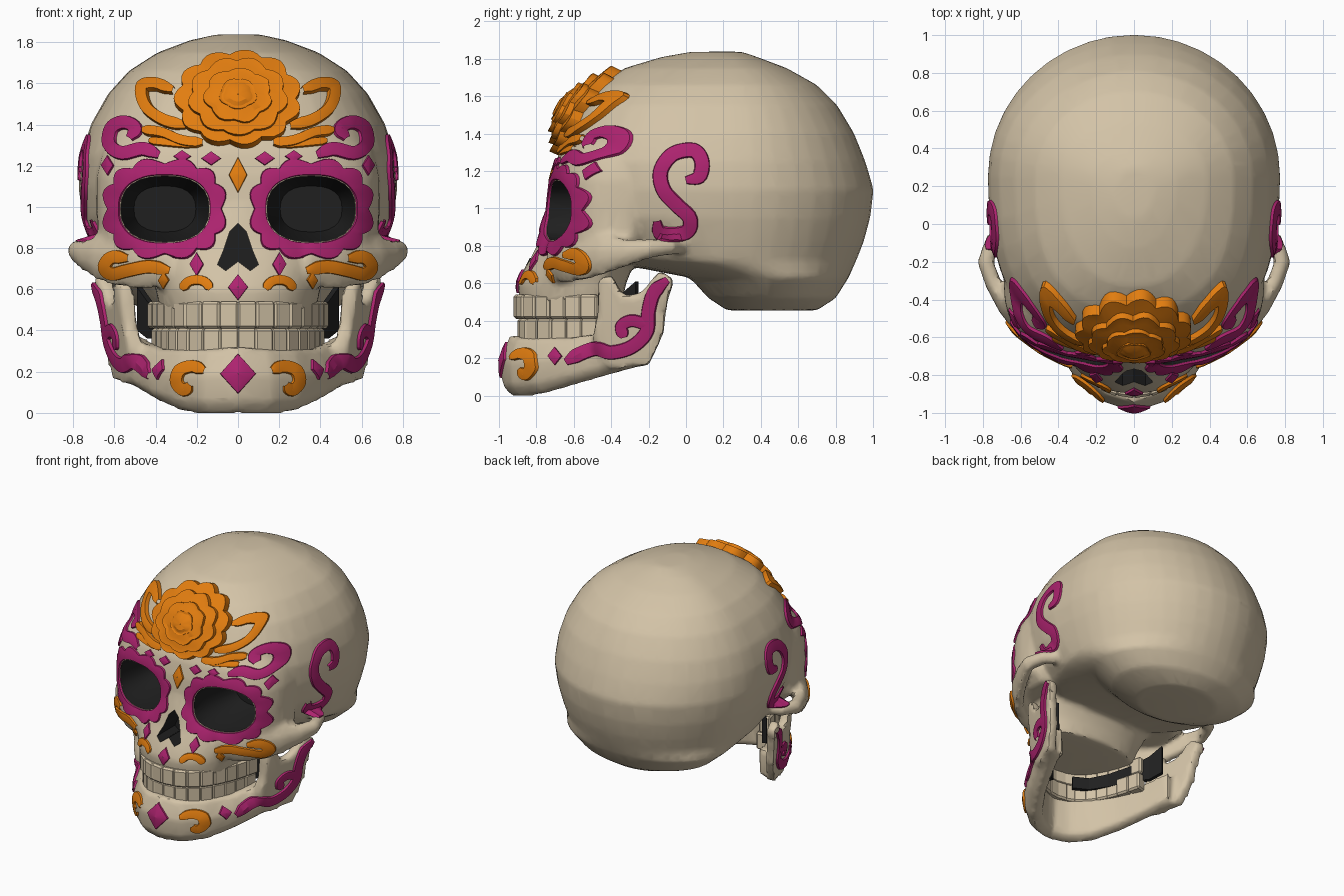
import bpy, bmesh, math
from mathutils import Vector
from mathutils.bvhtree import BVHTree

if "Cube" in bpy.data.objects:
    bpy.data.objects.remove(bpy.data.objects["Cube"])

def material(name, rgb):
    m = bpy.data.materials.new(name)
    m.diffuse_color = (*rgb, 1)
    m.use_nodes = True
    m.node_tree.nodes["Principled BSDF"].inputs["Base Color"].default_value = m.diffuse_color
    return m

BONE = material("bone", (0.65, 0.545, 0.385))
DARK = material("dark", (0.014, 0.014, 0.014))
ORANGE = material("orange", (0.76, 0.205, 0.005))
MAGENTA = material("magenta", (0.42, 0.017, 0.16))

# ---------- helpers ----------
def make(name, bm, mats, recalc=True, index=0):
    if recalc:
        bmesh.ops.recalc_face_normals(bm, faces=bm.faces[:])
    for f in bm.faces:
        f.material_index = index
    me = bpy.data.meshes.new(name)
    bm.to_mesh(me)
    bm.free()
    for m in mats:
        me.materials.append(m)
    ob = bpy.data.objects.new(name, me)
    bpy.context.collection.objects.link(ob)
    return ob

def activate(ob):
    bpy.ops.object.select_all(action='DESELECT')
    ob.select_set(True)
    bpy.context.view_layer.objects.active = ob

def modify(ob, kind, **props):
    activate(ob)
    mod = ob.modifiers.new(kind.lower(), kind)
    for k, v in props.items():
        setattr(mod, k, v)
    bpy.ops.object.modifier_apply(modifier=mod.name)

def smooth(ob, deg=35):
    activate(ob)
    bpy.ops.object.shade_smooth_by_angle(angle=math.radians(deg))

def loft(bm, rings):
    vs = [[bm.verts.new(p) for p in r] for r in rings]
    n = len(vs[0])
    for a, b in zip(vs, vs[1:]):
        for i in range(n):
            bm.faces.new((a[i], a[(i + 1) % n], b[(i + 1) % n], b[i]))
    bm.faces.new(vs[0][::-1])
    bm.faces.new(vs[-1])

def power(v, e):
    return math.copysign(abs(v) ** e, v)

def ring(z, yf, yb, hw, n, count=40):
    # egg-shaped level: squarer at the front, round at the back
    yc, pts = max(min(0.25, yb - 0.15), (yf + yb) / 2), []
    for i in range(count):
        a = 2 * math.pi * i / count
        c, s = math.cos(a), math.sin(a)
        e = 2 / n if s < 0 else 1
        pts.append((hw * power(c, e), yc + (yb - yc if s > 0 else yc - yf) * power(s, e), z))
    return pts

def sweep(bm, stations, section):
    # stations (x, y, z bottom, z top); section (inset, height fraction)
    P, rings = [Vector(s[:2]) for s in stations], []
    for i, (x, y, zb, zt) in enumerate(stations):
        t = (P[min(i + 1, len(P) - 1)] - P[max(i - 1, 0)]).normalized()
        rings.append([(x - t.y * d, y + t.x * d, zb + (zt - zb) * f) for d, f in section])
    loft(bm, rings)

def mirrored(st):
    return [(-s[0], *s[1:]) for s in reversed(st)]

def curve(pts, n):
    P = [Vector(p) for p in pts]
    P = [P[0] * 2 - P[1]] + P + [P[-1] * 2 - P[-2]]
    out = []
    for k in range(n):
        u = k / (n - 1) * (len(pts) - 1)
        i = min(int(u), len(pts) - 2)
        t = u - i
        a, b, c, d = P[i:i + 4]
        out.append((b * 2 + (c - a) * t + (a * 2 - b * 5 + c * 4 - d) * t * t
                    + (b * 3 - a - c * 3 + d) * t ** 3) / 2)
    return out

# ---------- skull: cranium, orbital frame, upper jaw bone, cheek arches ----------
bm = bmesh.new()
loft(bm, [ring(*r) for r in [
    (.455, .22, .70, .30, 2), (.52, .12, .80, .5, 2), (.63, .02, .87, .63, 2), (.72, -.45, .91, .69, 2),
    (.82, -.62, .95, .72, 2.1), (.95, -.68, .985, .755, 2.4), (1.1, -.69, 1.004, .775, 2.5),
    (1.25, -.68, .96, .76, 2.7), (1.4, -.64, .9, .715, 2.7), (1.55, -.56, .81, .63, 2.7),
    (1.66, -.46, .70, .53, 2.6), (1.75, -.33, .54, .39, 2.3), (1.81, -.13, .38, .23, 2), (1.838, .03, .3, .1, 2)]])
loft(bm, [ring(*r) for r in [
    (.74, -.74, -.15, .60, 2.6), (.82, -.745, -.15, .68, 2.7), (1.0, -.735, -.15, .69, 2.7),
    (1.15, -.72, -.15, .69, 2.7), (1.27, -.69, -.15, .66, 2.6), (1.36, -.64, -.15, .58, 2.5)]])
loft(bm, [ring(*r) for r in [
    (.5, -.89, -.34, .38, 2.2), (.6, -.90, -.32, .40, 2.2), (.7, -.855, -.28, .44, 2.2), (.8, -.80, -.25, .46, 2.3),
    (.9, -.775, -.25, .38, 2.1), (1.0, -.745, -.25, .25, 2.1), (1.08, -.70, -.25, .15, 2.1)]])
arch = [(.34, -.75, .61, .82), (.50, -.67, .60, .84), (.62, -.58, .61, .85), (.71, -.47, .64, .85),
        (.785, -.33, .69, .84), (.83, -.2, .73, .84), (.78, -.06, .75, .84), (.66, .02, .76, .84)]
for st in (arch, mirrored(arch)):
    sweep(bm, st, [(.03, 0), (0, .35), (0, .7), (.03, 1), (.085, .9), (.085, .1)])
skull = make("skull", bm, [BONE, DARK])

# ---------- lower jaw: curved body and rear branches ----------
bm = bmesh.new()
half = [(.17, -.94, -.01, .31), (.31, -.82, .0, .31), (.43, -.64, .05, .31), (.53, -.43, .11, .34), (.60, -.25, .16, .38)]
sweep(bm, mirrored(half) + [(0, -.995, -.005, .32)] + half,
      [(.06, 0), (.01, .2), (0, .6), (.05, 1), (.14, 1), (.13, .1)])
branch = [(-.40, .14), (-.2, .16), (-.12, .33), (-.10, .5), (-.06, .62), (-.14, .67), (-.24, .55),
          (-.33, .53), (-.40, .65), (-.47, .62), (-.47, .45), (-.5, .3)]
for s in (1, -1):
    loft(bm, [[(s * (.44 + d + (y + .5) * .32 + (z - .15) * .12), y, z) for y, z in branch] for d in (0, .075)])
jaw = make("lower_jaw", bm, [BONE])

for ob, ratio in ((skull, .2), (jaw, .3)):
    modify(ob, 'REMESH', mode='VOXEL', voxel_size=.021)
    modify(ob, 'SMOOTH', factor=.5, iterations=4)
    modify(ob, 'DECIMATE', ratio=ratio)
    for p in ob.data.polygons:
        p.material_index = 0

# uncut surfaces that the painted details are laid on
trees = []
for ob in (skull, jaw):
    me = ob.data
    trees.append(BVHTree.FromPolygons([v.co.copy() for v in me.vertices], [p.vertices[:] for p in me.polygons]))

# ---------- eye sockets and nose opening ----------
def socket_pt(a, k=1.0, grow=0.0):
    return (.355 + (.215 * k + grow) * power(math.cos(a), .83), .99 + (.16 * k + grow) * power(math.sin(a), .83))

turns = [2 * math.pi * i / 24 for i in range(24)]
bm = bmesh.new()
for s in (1, -1):
    loft(bm, [[(s * socket_pt(a, k)[0], y, socket_pt(a, k)[1]) for a in turns]
              for y, k in ((-1.2, 1), (-.58, 1), (-.32, .7))])
nose = [(0, .92), (.04, .88), (.07, .79), (.1, .72), (.06, .69), (0, .735), (-.06, .69), (-.1, .72), (-.07, .79), (-.04, .88)]
loft(bm, [[(x, y, z) for x, z in nose] for y in (-1.2, -.62)])
cutter = make("opening_cutter", bm, [BONE, DARK], index=1)
cutter.hide_render = True
modify(skull, 'BOOLEAN', operation='DIFFERENCE', solver='EXACT', object=cutter)
bpy.data.objects.remove(cutter)
smooth(skull)
smooth(jaw)

# ---------- teeth and dark mouth lining ----------
tooth_path = [(0, -.91), (.14, -.88), (.26, -.79), (.34, -.66), (.39, -.53), (.43, -.38)]
for name, z, inset in (("upper_teeth", .475, 0), ("lower_teeth", .345, .02)):
    bm = bmesh.new()
    pts = curve(tooth_path, 17)
    for i in range(1, 16, 2):
        t = (pts[i + 1] - pts[i - 1]).normalized()
        c = pts[i] + Vector((-t.y, t.x)) * (.03 + inset)
        for s in (1, -1):
            for v in bmesh.ops.create_cube(bm, size=1)['verts']:
                w, d, h = v.co
                q = c + t * w * .1 + Vector((-t.y, t.x)) * d * .085
                v.co = (s * q.x, q.y, z + h * .13)
    teeth = make(name, bm, [BONE])
    modify(teeth, 'BEVEL', width=.012, segments=1)
    smooth(teeth)

bm = bmesh.new()
lining = [(.10, -.79, .36, .45), (.21, -.73, .36, .45), (.29, -.61, .36, .46), (.36, -.46, .36, .48),
          (.44, -.35, .36, .54), (.49, -.27, .40, .61)]
for st in (lining, mirrored(lining)):
    sweep(bm, st, [(0, 0), (0, 1), (.03, 1), (.03, 0)])
make("mouth_lining", bm, [DARK])

# ---------- painted details laid on the bone ----------
def lay(u, v, off, side, s):
    if side:
        o, d, guess = Vector((s * 3, u, v)), Vector((-s, 0, 0)), Vector((s * .65, u, v))
    else:
        o, d, guess = Vector((s * u, -3, v)), Vector((0, 1, 0)), Vector((s * u, -1 if v < .5 else -.65, v))
    hits = [h for h in (t.ray_cast(o, d) for t in trees)
            if h[0] and (s * h[0].x > .35 if side else h[0].y < -.2)]
    if not hits:
        hits = [t.find_nearest(guess) for t in trees]
    p, n = min(hits, key=lambda h: h[3])[:2]
    return p + (n - d * .6).normalized() * off

def sheet(bm, rows, side=False, closed=False, both=True):
    for s in ((1, -1) if both else (1,)):
        out = Vector((s, 0, 0)) if side else Vector((0, -1, 0))
        vs = [[bm.verts.new(lay(*p, side, s)) for p in r] for r in rows]
        n = len(vs[0])
        for a, b in zip(vs, vs[1:]):
            for i in range(n if closed else n - 1):
                f = bm.faces.new((a[i], a[(i + 1) % n], b[(i + 1) % n], b[i]))
                f.normal_update()
                if f.normal.dot(out) < 0:
                    f.normal_flip()

def stroke(bm, pts, w, side=False, h=.014):
    n = 5 * len(pts)
    c, rows = curve(pts, n), []
    for i, p in enumerate(c):
        t = (c[min(i + 1, n - 1)] - c[max(i - 1, 0)]).normalized()
        k = w / 2 * min(1, .5 + 6 * i / n, .5 + 6 * (n - 1 - i) / n)
        rows.append([(p.x - t.y * k * f, p.y + t.x * k * f, o)
                     for f, o in ((-1, -.006), (-.85, h), (0, h + .004), (.85, h), (1, -.006))])
    sheet(bm, rows, side)

def patch(bm, cx, cz, outline, steps, side=False, both=True):
    sheet(bm, [[(cx + u * k, cz + v * k, o) for u, v in outline] for k, o in steps], side, True, both)

FLAT = ((1, -.006), (.92, .012), (.6, .015), (.02, .016))

def diamond(w, h):
    c = [(w, 0), (0, h), (-w, 0), (0, -h)]
    return [(a[0] + (b[0] - a[0]) * t, a[1] + (b[1] - a[1]) * t)
            for a, b in zip(c, c[1:] + c[:1]) for t in (0, .33, .67)]

def blossom(rx, rz, petals, turn=0.0):
    n = petals * 6
    return [(rx * k * math.cos(a), rz * k * math.sin(a)) for a, k in
            ((2 * math.pi * i / n + turn, .9 + .1 * abs(math.sin(math.pi * i / 6))) for i in range(n))]

# magenta: scalloped eye rings, swirls, drops, diamonds
bm = bmesh.new()
angles = [2 * math.pi * i / 84 for i in range(84)]
bumps = [.06 + .03 * abs(math.sin(6 * a)) for a in angles]
sheet(bm, [[(*socket_pt(a, 1, .002 + g * f), o) for a, g in zip(angles, bumps)]
           for f, o in ((0, -.008), (.05, .012), (.5, .018), (.93, .014), (1, -.006))], closed=True)
make("eye_rings", bm, [MAGENTA], False)

bm = bmesh.new()
stroke(bm, [(.38, 1.25), (.46, 1.28), (.56, 1.26), (.62, 1.30), (.61, 1.38), (.55, 1.41), (.495, 1.38), (.525, 1.33)], .07)
stroke(bm, [(.0, 1.15), (.07, 1.17), (.085, 1.25), (.04, 1.31), (-.07, 1.29), (-.135, 1.2), (-.12, 1.1), (-.05, 1.02),
            (.02, .95), (.01, .88), (-.07, .86), (-.14, .875), (-.155, .935)], .085, True)
stroke(bm, [(-.10, .62), (-.17, .55), (-.20, .45), (-.21, .34), (-.29, .26), (-.40, .23), (-.48, .25), (-.57, .22), (-.64, .18)], .08, True)
stroke(bm, [(-.21, .38), (-.29, .40), (-.345, .37), (-.33, .31)], .07, True)
patch(bm, -.70, .21, diamond(.04, .05), FLAT, True)
for x, z, w, h in ((.13, 1.235, .05, .035), (.27, 1.245, .045, .03), (.20, .72, .035, .06), (.63, 1.20, .03, .05)):
    patch(bm, x, z, diamond(w, h), FLAT)
for z, w, h in ((.61, .05, .065), (.19, .09, .10)):
    patch(bm, 0, z, diamond(w, h), FLAT, both=False)
make("magenta_swirls", bm, [MAGENTA], False)

# orange: forehead blossom in layers, leaves, cheek and chin curls
bm = bmesh.new()
for k, top, petals, turn in ((1, .055, 11, 0), (.78, .08, 9, .2), (.54, .1, 7, .1), (.3, .112, 5, .3)):
    patch(bm, 0, 1.51, blossom(.31 * k, .23 * k, petals, turn),
          ((1, top - .06), (.97, top), (.8, top - .006), (.5, top + .008), (.02, top + .01)), both=False)
make("forehead_blossom", bm, [ORANGE], False)

bm = bmesh.new()
stroke(bm, [(.25, 1.39), (.36, 1.42), (.44, 1.48), (.46, 1.57), (.40, 1.59), (.31, 1.56)], .06, h=.03)
stroke(bm, [(.17, 1.31), (.27, 1.32), (.37, 1.36), (.46, 1.37)], .055, h=.025)
stroke(bm, [(.22, 1.30), (.33, 1.31), (.43, 1.32)], .04)
stroke(bm, [(.33, .69), (.43, .71), (.54, .69), (.61, .675), (.645, .71), (.61, .755), (.53, .75)], .068)
stroke(bm, [(.13, .60), (.16, .635), (.20, .645), (.24, .635), (.27, .60)], .05)
stroke(bm, [(.16, .205), (.22, .225), (.28, .205), (.295, .15), (.26, .11), (.23, .14)], .065)
patch(bm, .36, .645, diamond(.028, .045), FLAT)
patch(bm, 0, 1.155, diamond(.046, .09), FLAT, both=False)
make("orange_curls", bm, [ORANGE], False)
for n in ("eye_rings", "magenta_swirls", "forehead_blossom", "orange_curls"):
    smooth(bpy.data.objects[n], 30)
